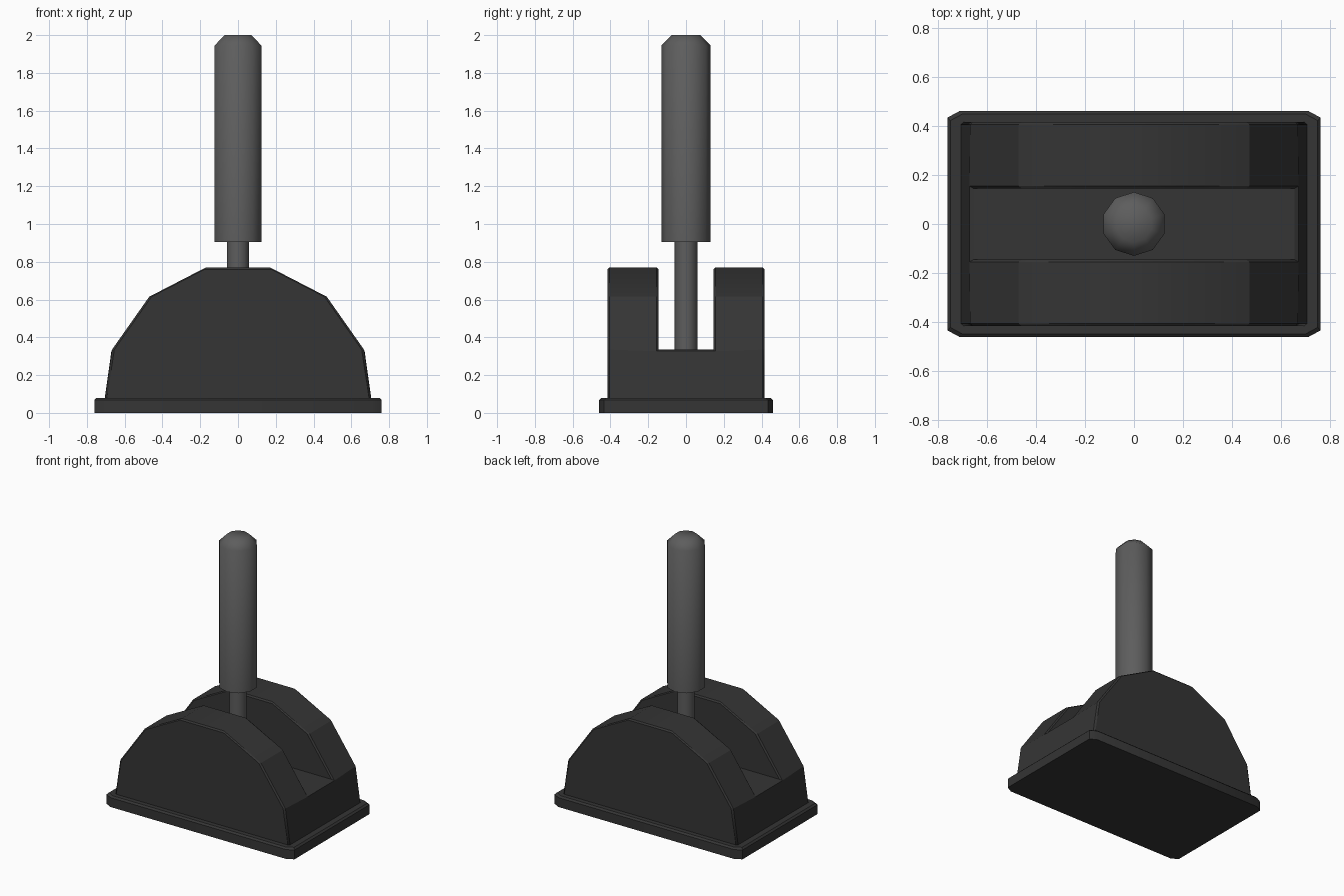
import bpy, bmesh
from math import radians, sin, cos, pi

if "Cube" in bpy.data.objects:
    bpy.data.objects.remove(bpy.data.objects["Cube"])


def material(name, value):
    m = bpy.data.materials.new(name)
    m.diffuse_color = (value, value, value, 1)
    m.use_nodes = True
    m.node_tree.nodes["Principled BSDF"].inputs["Base Color"].default_value = m.diffuse_color
    return m


DARK = material("dark_plastic", 0.035)
GREY = material("grey_metal", 0.11)


def finish(bm, name, mat, angle):
    bmesh.ops.recalc_face_normals(bm, faces=bm.faces)
    me = bpy.data.meshes.new(name)
    bm.to_mesh(me)
    bm.free()
    me.materials.append(mat)
    ob = bpy.data.objects.new(name, me)
    bpy.context.collection.objects.link(ob)
    bpy.ops.object.select_all(action='DESELECT')
    bpy.context.view_layer.objects.active = ob
    ob.select_set(True)
    bpy.ops.object.shade_smooth_by_angle(angle=radians(angle))
    return ob


def loft(rings):
    """Closed solid through a stack of equal-length point rings."""
    bm = bmesh.new()
    loops = [[bm.verts.new(p) for p in ring] for ring in rings]
    n = len(loops[0])
    for a, b in zip(loops, loops[1:]):
        for i in range(n):
            j = (i + 1) % n
            bm.faces.new((a[i], a[j], b[j], b[i]))
    bm.faces.new(loops[0])
    bm.faces.new(loops[-1])
    return bm


# Base plate with clipped corners and a chamfered top rim
def plate_ring(inset, z):
    x, y, cx, cy = 0.76 - inset, 0.46 - inset, 0.05, 0.027
    return [(x, y - cy, z), (x - cx, y, z), (cx - x, y, z), (-x, y - cy, z),
            (-x, cy - y, z), (cx - x, -y, z), (x - cx, -y, z), (x, cy - y, z)]


finish(loft([plate_ring(0, 0), plate_ring(0, 0.068), plate_ring(0.012, 0.08)]),
       "base_plate", DARK, 30)


# Housing: a tapered block whose two outer strips rise into arched cheeks
bm = bmesh.new()
rows = [[bm.verts.new((s * 0.708, y, 0.06)) for s in (-1, 1)]
        for y in (-0.415, -0.145, 0.145, 0.415)]
top = [bm.faces.new((a[0], a[1], b[1], b[0])) for a, b in zip(rows, rows[1:])]
for level, (x, z) in enumerate([(0.667, 0.335), (0.47, 0.615), (0.17, 0.77)]):
    if level == 1:
        top = [f for f in top if abs(f.calc_center_median().y) > 0.1]
    geom = bmesh.ops.extrude_face_region(bm, geom=top)["geom"]
    top = [g for g in geom if isinstance(g, bmesh.types.BMFace)]
    for v in {v for f in top for v in f.verts}:
        v.co.x = x if v.co.x > 0 else -x
        v.co.z = z
housing = finish(bm, "slotted_housing", DARK, 32)
bevel = housing.modifiers.new("edge_chamfer", 'BEVEL')
bevel.width = 0.01
bevel.segments = 1
bevel.limit_method = 'ANGLE'
bevel.angle_limit = radians(40)


# Lever: ten-sided shaft and grip
def ring(r, z, n=10):
    return [(r * cos(pi / 2 + 2 * pi * i / n), r * sin(pi / 2 + 2 * pi * i / n), z)
            for i in range(n)]


finish(loft([ring(0.06, 0.32), ring(0.06, 0.92)]), "lever_shaft", GREY, 50)
finish(loft([ring(0.13, 0.905), ring(0.13, 1.945), ring(0.075, 2.0)]),
       "lever_grip", GREY, 50)
